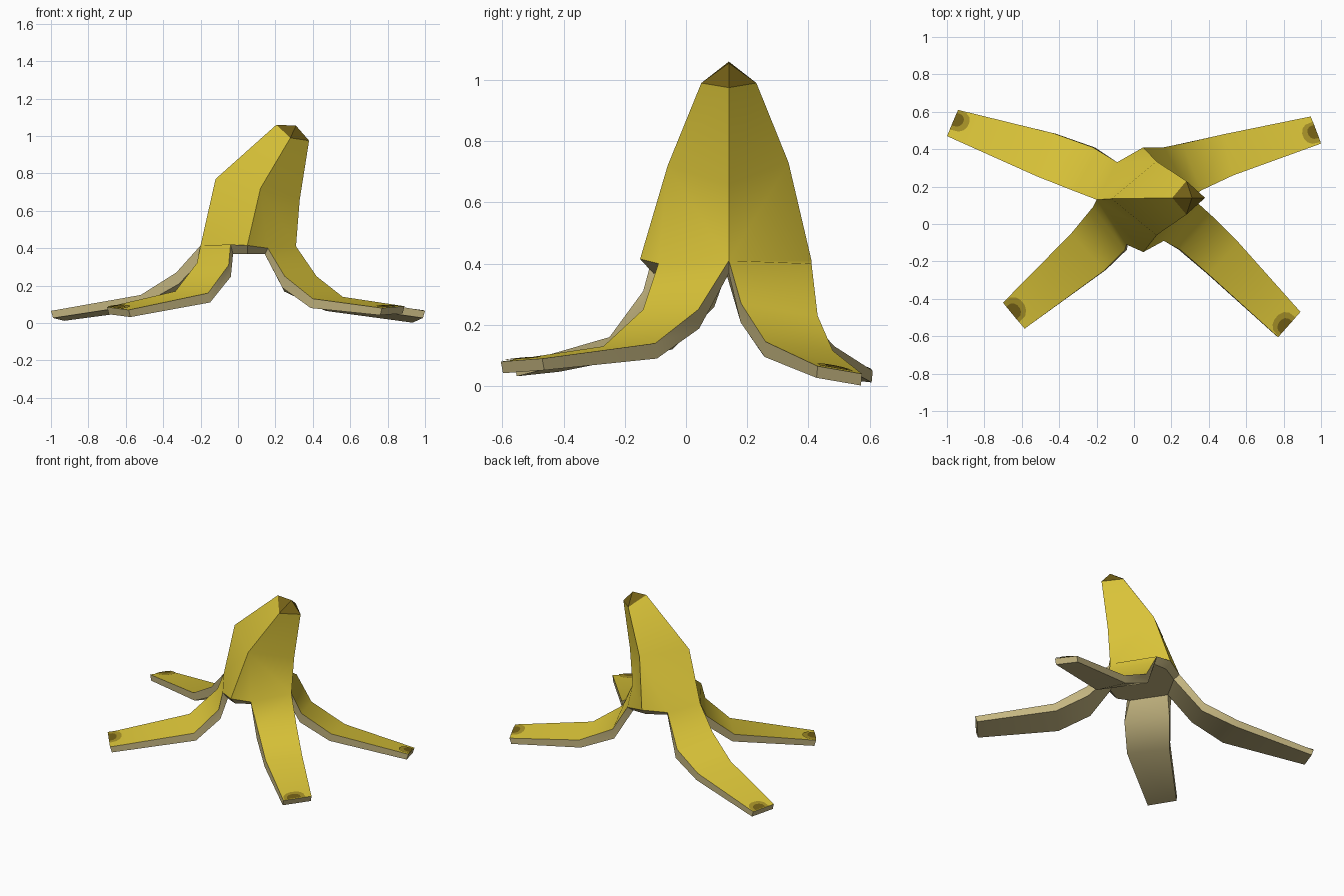
import bpy, bmesh, math
from mathutils import Vector as V

if "Cube" in bpy.data.objects:
    bpy.data.objects.remove(bpy.data.objects["Cube"])


def material(name, rgb):
    m = bpy.data.materials.new(name)
    m.diffuse_color = (*rgb, 1)
    m.use_nodes = True
    m.node_tree.nodes["Principled BSDF"].inputs["Base Color"].default_value = m.diffuse_color
    return m


yellow = material("peel yellow", (0.70, 0.55, 0.04))
pale = material("inner peel cream", (0.56, 0.47, 0.22))
brown = material("ripe brown", (0.38, 0.28, 0.02))
dark = material("dark brown", (0.17, 0.115, 0.008))


def finish(bm, name, mats, smooth=None):
    me = bpy.data.meshes.new(name)
    bm.to_mesh(me)
    bm.free()
    for m in mats:
        me.materials.append(m)
    ob = bpy.data.objects.new(name, me)
    bpy.context.collection.objects.link(ob)
    if smooth:
        bpy.ops.object.select_all(action='DESELECT')
        ob.select_set(True)
        bpy.context.view_layer.objects.active = ob
        bpy.ops.object.shade_smooth_by_angle(angle=math.radians(smooth))
    return ob


# Body rings, corner order: right, front, left, back
top = [(0.38, 0.14, 0.975), (0.28, 0.05, 0.99), (0.205, 0.14, 1.06), (0.28, 0.23, 0.99)]
mid = [(0.33, 0.14, 0.66), (0.12, -0.06, 0.72), (-0.12, 0.135, 0.77), (0.12, 0.335, 0.73)]
low = [(0.31, 0.14, 0.41), (0.05, -0.15, 0.415), (-0.20, 0.13, 0.415), (0.05, 0.41, 0.41)]

# Each flap: side corner, neighbouring front/back corner, inner root,
# then outer and inner top edges, and the brown tip range across the width
flaps = [
    (0, 1, (0.16, -0.09, 0.40),
     [(0.42, 0.04, 0.25), (0.56, -0.10, 0.14), (0.89, -0.47, 0.09)],
     [(0.25, -0.14, 0.25), (0.40, -0.27, 0.13), (0.77, -0.605, 0.08)], (0.22, 0.98)),
    (2, 1, (-0.04, -0.11, 0.42),
     [(-0.22, 0.09, 0.32), (-0.335, -0.05, 0.17), (-0.70, -0.42, 0.085)],
     [(-0.05, -0.14, 0.31), (-0.16, -0.25, 0.16), (-0.585, -0.56, 0.07)], (0.0, 0.75)),
    (2, 3, (-0.09, 0.33, 0.40),
     [(-0.33, 0.18, 0.27), (-0.52, 0.255, 0.15), (-1.0, 0.47, 0.065)],
     [(-0.22, 0.41, 0.21), (-0.43, 0.485, 0.13), (-0.94, 0.61, 0.05)], (0.25, 1.0)),
    (0, 3, (0.16, 0.41, 0.40),
     [(0.36, 0.18, 0.27), (0.53, 0.26, 0.145), (1.0, 0.43, 0.065)],
     [(0.26, 0.43, 0.23), (0.48, 0.48, 0.115), (0.945, 0.575, 0.04)], (0.05, 0.8)),
]

# Peel: body and four flaps in one skin, outside yellow, cut sides and inside cream
bm = bmesh.new()
axis = V((0.05, 0.14, 0))


def face(vs, mi):
    f = bm.faces.new(vs)
    f.material_index = mi


def under_root(co):
    p = axis + (V(co) - axis) * 0.85
    return bm.verts.new((p.x, p.y, 0.368))


T, M, L = ([bm.verts.new(c) for c in ring] for ring in (top, mid, low))
B = [under_root(c) for c in low]
for i in range(4):
    j = (i + 1) % 4
    face((T[i], T[j], M[j], M[i]), 0)
drops = (0.062, 0.05, 0.038)
roots = []
for side, end, root, outer, inner, _ in flaps:
    r = bm.verts.new(root)
    rb = under_root(root)
    roots.append(rb)
    face((M[side], M[end], L[end], r, L[side]), 0)
    face((L[end], r, rb, B[end]), 1)
    prev = (L[side], r, rb, B[side])
    for k in range(3):
        a, b = V(outer[k]), V(inner[k])
        pull = ((axis - a) * V((1, 1, 0))).normalized() * 0.012
        down = V((0, 0, -drops[k])) + pull
        now = [bm.verts.new(c) for c in (a, b, b + down, a + down)]
        for e in range(4):
            n = (e + 1) % 4
            face((prev[e], prev[n], now[n], now[e]), 0 if e == 0 else 1)
        prev = now
    face(prev, 1)
# Inside floor under the body
face((B[0], roots[0], B[1], roots[1], B[2], roots[2], B[3], roots[3]), 1)
# Closed under the tip
face(T, 0)
bmesh.ops.recalc_face_normals(bm, faces=bm.faces)
finish(bm, "banana_peel", [yellow, pale], 35)

# Dark stem tip
bm = bmesh.new()
ring = [bm.verts.new(c) for c in top]
peak = bm.verts.new((0.31, 0.14, 1.055))
for i in range(4):
    bm.faces.new((ring[i], ring[(i + 1) % 4], peak))
bm.faces.new(ring)
bmesh.ops.recalc_face_normals(bm, faces=bm.faces)
finish(bm, "stem_tip", [dark])


# Brown spots at the flap ends, as thin plates on the top faces
def spot(name, flap, u0, u1, depth, lift, mat):
    o, i = flap[3], flap[4]
    a, b, c, d = V(o[1]), V(i[1]), V(o[2]), V(i[2])
    n = (b - a).cross(c - a).normalized()
    if n.z < 0:
        n = -n
    bm = bmesh.new()
    pts = []
    for k in range(8):
        t = math.pi * k / 7
        u = (u0 + u1) / 2 - (u1 - u0) / 2 * math.cos(t)
        v = 1 - depth * math.sin(t) ** 0.7 if 0 < k < 7 else 1
        pts.append(bm.verts.new(a.lerp(b, u).lerp(c.lerp(d, u), v) + n * lift))
    f = bm.faces.new(pts)
    f.normal_update()
    if f.normal.z < 0:
        f.normal_flip()
    finish(bm, name, [mat])


for k, fl in enumerate(flaps):
    u0, u1 = fl[5]
    w = u1 - u0
    spot(f"flap_spot_{k + 1}", fl, u0, u1, 0.16, 0.004, brown)
    spot(f"flap_dark_spot_{k + 1}", fl, u0 + w * 0.2, u1 - w * 0.15, 0.10, 0.006, dark)
